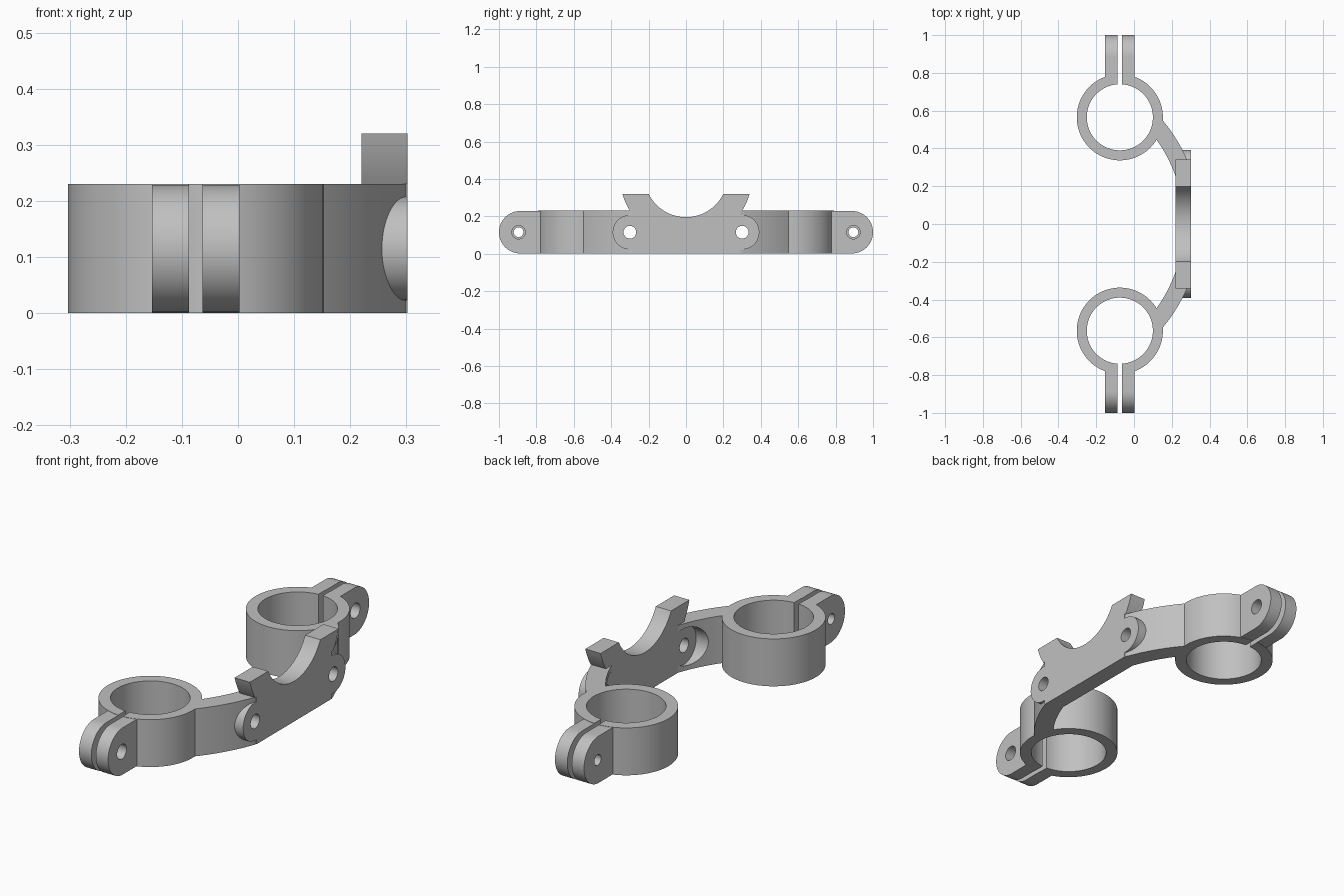
import bpy
import bmesh
from math import sin, cos, atan2, sqrt, radians, pi

cube = bpy.data.objects.get("Cube")
if cube:
    bpy.data.objects.remove(cube)

grey = bpy.data.materials.new("plain grey")
grey.use_nodes = True
grey.diffuse_color = (0.53, 0.53, 0.53, 1)
grey.node_tree.nodes["Principled BSDF"].inputs["Base Color"].default_value = grey.diffuse_color

HEIGHT = 0.23
MID = HEIGHT / 2
RING_X, RING_Y, RING_R, BORE_R = -0.075, 0.565, 0.228, 0.175
PLATE_IN, PLATE_OUT = 0.22, 0.302
BOLT_Y = 0.3


def arc(cu, cv, r, start, end, n=32):
    """Points along an arc, angles in radians."""
    angles = [start + (end - start) * i / n for i in range(n + 1)]
    return [(cu + r * cos(a), cv + r * sin(a)) for a in angles]


def prism(name, points, axis, low, high):
    """Extrude a closed profile along z (profile xy) or x (profile yz)."""
    bm = bmesh.new()
    place = (lambda p: (p[0], p[1], low)) if axis == "z" else (lambda p: (low, p[0], p[1]))
    face = bm.faces.new([bm.verts.new(place(p)) for p in points])
    moved = bmesh.ops.extrude_face_region(bm, geom=[face])["geom"]
    depth = high - low
    bmesh.ops.translate(bm, verts=[v for v in moved if isinstance(v, bmesh.types.BMVert)],
                        vec=(0, 0, depth) if axis == "z" else (depth, 0, 0))
    bmesh.ops.recalc_face_normals(bm, faces=bm.faces)
    mesh = bpy.data.meshes.new(name)
    bm.to_mesh(mesh)
    bm.free()
    mesh.materials.append(grey)
    obj = bpy.data.objects.new(name, mesh)
    bpy.context.scene.collection.objects.link(obj)
    return obj


def cylinder(name, axis, u, v, r, low, high, n=64):
    return prism(name, arc(u, v, r, 0, 2 * pi, n)[:-1], axis, low, high)


def combine(obj, tool, operation):
    """Apply a boolean and discard the tool."""
    tool.hide_render = True
    mod = obj.modifiers.new(operation, "BOOLEAN")
    mod.operation, mod.object, mod.solver = operation, tool, "EXACT"
    bpy.ops.object.select_all(action="DESELECT")
    bpy.context.view_layer.objects.active = obj
    obj.select_set(True)
    bpy.ops.object.modifier_apply(modifier=mod.name)
    bpy.data.objects.remove(tool)


def finish(obj):
    bpy.ops.object.select_all(action="DESELECT")
    bpy.context.view_layer.objects.active = obj
    obj.select_set(True)
    bpy.ops.object.shade_smooth_by_angle(angle=radians(30))


# Central saddle plate with a half-round cradle and two horns
cradle_z, cradle_r, horn_r, top = 0.418, 0.2225, 0.354, 0.32
end_y = 0.29


def angle_at(r, z):
    return atan2(z - cradle_z, sqrt(r * r - (z - cradle_z) ** 2))


horn = arc(0, cradle_z, horn_r, angle_at(horn_r, HEIGHT), angle_at(horn_r, top), 8)
rim = angle_at(cradle_r, top)
cradle = arc(0, cradle_z, cradle_r, rim, -pi - rim, 40)
mirrored_horn = [(-y, z) for y, z in reversed(horn)]
profile = ([(-end_y, 0), (end_y, 0), (end_y, HEIGHT)] + horn + cradle
           + mirrored_horn + [(-end_y, HEIGHT)])
saddle = prism("saddle_plate", profile, "x", PLATE_IN, PLATE_OUT)

for side, label in ((-1, "front"), (1, "back")):
    # Round bolt boss at the end of the saddle plate
    boss = cylinder("boss", "x", side * BOLT_Y, MID, 0.092, PLATE_IN, PLATE_OUT)
    combine(saddle, boss, "UNION")
    hole = cylinder("bolt_cutter", "x", side * BOLT_Y, MID, 0.034, 0.1, 0.4)
    combine(saddle, hole, "DIFFERENCE")

    # Curved arm from the saddle plate to the clamp ring
    centre_x, inner_r, outer_r = -0.5, 0.763, 0.852
    first, last = side * radians(16), side * radians(43)
    outer = [(min(x, PLATE_OUT - 0.001), y)
             for x, y in arc(centre_x, 0, outer_r, first, last, 24)]
    inner = arc(centre_x, 0, inner_r, last, first, 24)
    arm = prism(label + "_arm", outer + inner, "z", 0, HEIGHT)
    combine(arm, cylinder("ring_cutter", "z", RING_X, side * RING_Y, 0.205, -1, 1), "DIFFERENCE")
    combine(arm, cylinder("pocket_cutter", "x", side * BOLT_Y, MID, 0.092, 0, PLATE_IN),
            "DIFFERENCE")
    combine(arm, cylinder("bolt_cutter", "x", side * BOLT_Y, MID, 0.034, 0.1, 0.4), "DIFFERENCE")
    finish(arm)

    # Split clamp ring
    ring = cylinder(label + "_clamp_ring", "z", RING_X, side * RING_Y, RING_R, 0, HEIGHT, 96)
    combine(ring, cylinder("bore", "z", RING_X, side * RING_Y, BORE_R, -1, 1, 96), "DIFFERENCE")
    slit = [(RING_X + x, side * y) for x, y in
            ((-0.012, 0.65), (0.012, 0.65), (0.012, 1.1), (-0.012, 1.1))]
    combine(ring, prism("slit", slit, "z", -1, 1), "DIFFERENCE")

    # Two rounded clamp lugs, the inner one with a narrower screw hole
    lug_r = 0.1135
    tip = arc(1 - lug_r, MID, lug_r, -pi / 2, pi / 2)
    outline = [(side * y, z) for y, z in [(0.76, MID - lug_r)] + tip + [(0.76, MID + lug_r)]]
    for low, high, radius in ((-0.153, -0.087, 0.026), (-0.063, 0.003, 0.036)):
        lug = prism("lug", outline, "x", low, high)
        combine(lug, cylinder("screw_cutter", "x", side * 0.895, MID, radius, -1, 1, 40),
                "DIFFERENCE")
        combine(ring, lug, "UNION")
    finish(ring)

finish(saddle)
